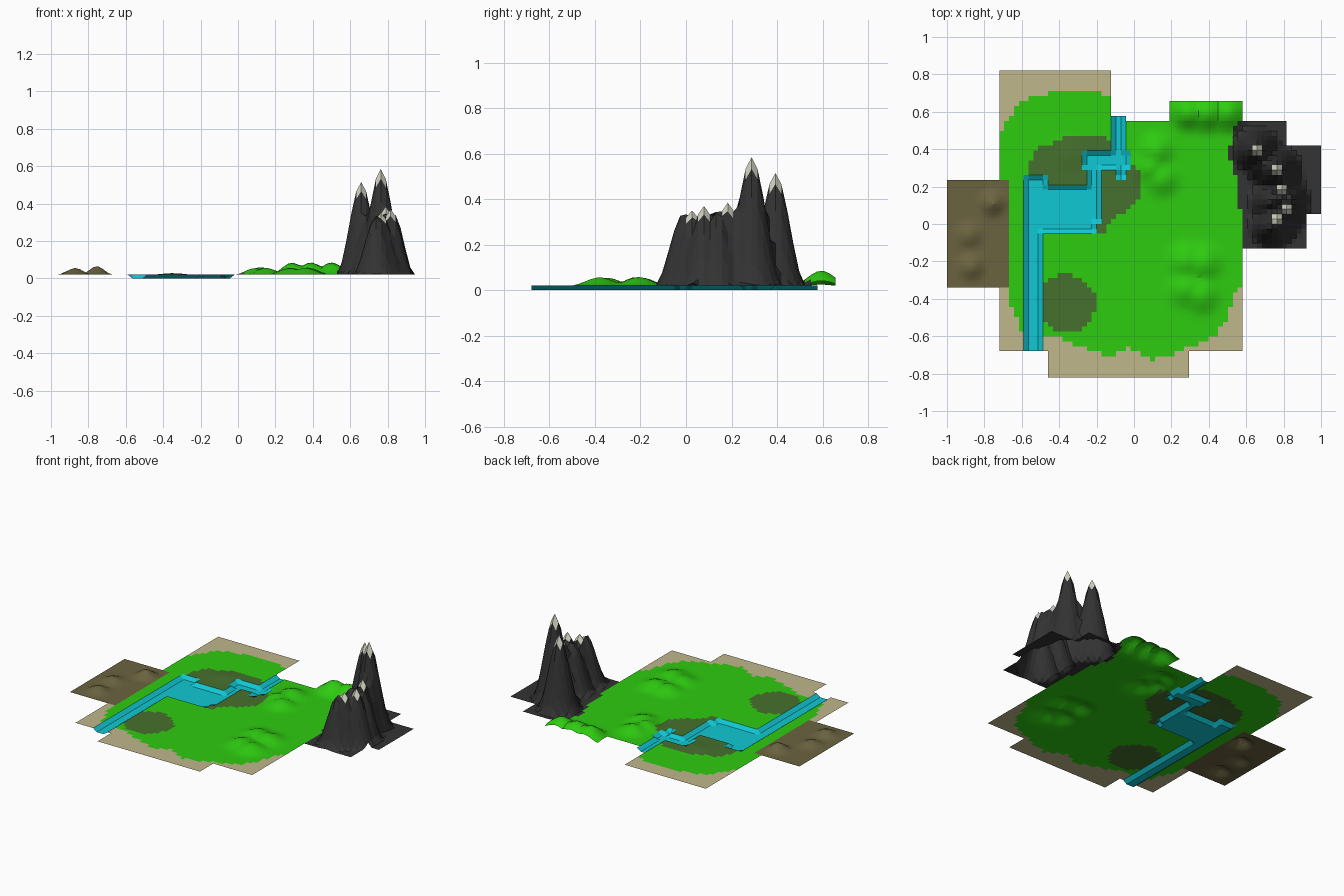
import bpy, bmesh, math

if "Cube" in bpy.data.objects:
    bpy.data.objects.remove(bpy.data.objects["Cube"])

# ---------- materials ----------
def lin(c):
    return c / 12.92 if c <= 0.04045 else ((c + 0.055) / 1.055) ** 2.4

def material(name, hexcol):
    m = bpy.data.materials.new(name)
    rgb = [lin(int(hexcol[i:i + 2], 16) / 255) for i in (0, 2, 4)]
    m.diffuse_color = (*rgb, 1)
    m.use_nodes = True
    m.node_tree.nodes["Principled BSDF"].inputs["Base Color"].default_value = m.diffuse_color
    return m

MATS = {
    "sand": material("sand tan", "C0B78C"),
    "grass": material("grass green", "2ECC10"),
    "moss": material("moss dark green", "46702D"),
    "water": material("water cyan", "10C8D4"),
    "earth": material("earth brown", "6B6340"),
    "rock": material("rock dark grey", "333334"),
    "snow": material("snow off white", "D2D1C2"),
}

# ---------- grid lines that snap to the map edges ----------
def lines(stops, counts):
    out = [stops[0]]
    for a, b, n in zip(stops, stops[1:], counts):
        out += [a + (b - a) * k / n for k in range(1, n + 1)]
    return out

XS = lines([-1, -0.72, 0.58, 1.0], [11, 50, 16])
YS = lines([-0.82, -0.68, 0.55, 0.82], [5, 47, 10])
BASE = 0.02

def snap(v, grid):
    return min(grid, key=lambda g: abs(g - v))

# ---------- map regions ----------
def in_rects(x, y, rects):
    return any(a < x < c and b < y < d for a, b, c, d in rects)

def in_poly(x, y, pts):
    inside = False
    for (x1, y1), (x2, y2) in zip(pts, pts[1:] + pts[:1]):
        if (y1 > y) != (y2 > y) and x < (x2 - x1) * (y - y1) / (y2 - y1) + x1:
            inside = not inside
    return inside

LAND = [(-.72, -.68, .58, .55), (-.72, .55, -.11, .82), (-.45, -.82, .30, -.68)]
BACK_HILLS = [(.19, .54, .58, .66)]
EARTH = [(-1, -.34, -.68, .23)]
WATER = [(-.58, -.68, -.49, .25), (-.56, -.04, -.20, .20), (-.57, .15, -.46, .25),
         (-.25, .0, -.18, .38), (-.28, .29, -.03, .38), (-.10, .24, -.045, .38),
         (-.115, .30, -.035, .58)]
MOUNTAIN = [(.58, -.14), (.91, -.14), (.91, .05), (1.0, .05), (1.0, .41), (.82, .41),
            (.82, .55), (.57, .54), (.53, .51), (.51, .40), (.52, .27), (.565, .25), (.565, .1)]
GRASS = [(-.73, .47), (-.60, .66), (-.38, .725), (-.22, .725), (-.10, .66), (-.10, .56),
         (.6, .56), (.6, -.32), (.54, -.36), (.50, -.50), (.43, -.60), (.25, -.68), (.10, -.725),
         (-.04, -.66), (-.12, -.705), (-.22, -.68), (-.40, -.61), (-.60, -.58), (-.66, -.42),
         (-.69, -.3), (-.69, .23), (-.73, .25)]
MOSS = [(-.58, .20), (-.57, .33), (-.50, .41), (-.38, .46), (-.14, .47), (-.13, .40), (-.02, .35),
        (.04, .25), (.04, .15), (-.02, .08), (-.12, .02), (-.16, -.05), (-.3, .0)]

# ---------- bumps: x, y, height, radius ----------
SNOWY = [(.65, .40, .495, .135), (.77, .30, .565, .14), (.785, .19, .365, .13),
         (.81, .08, .35, .13), (.755, .02, .33, .14)]
SNOWY = [(snap(x, XS), snap(y, YS), h, r) for x, y, h, r in SNOWY]
BUMPS = SNOWY + [
    # rocky shoulders
    (.74, -.01, .32, .13), (.74, .12, .32, .13), (.835, .14, .33, .11),
    (.79, .24, .36, .12), (.70, .32, .33, .12), (.78, .13, .33, .12),
    # earth mounds
    (-.755, .11, .046, .085), (-.88, -.06, .03, .09), (-.87, -.23, .036, .09),
    # meadow mounds
    (.12, .39, .04, .12), (.09, .30, .036, .11), (.15, .24, .036, .12),
    (.28, -.20, .037, .13), (.37, -.21, .038, .13), (.28, -.35, .036, .13), (.36, -.38, .037, .13),
    # back hills
    (.29, .595, .065, .12), (.39, .595, .066, .13), (.50, .595, .066, .13),
    # low rise by the pond
    (-.35, .37, .008, .12)]

def height(x, y):
    z = 0
    for bx, by, h, r in BUMPS:
        t = 1 - math.hypot(x - bx, y - by) / r
        if t > 0:
            z = max(z, h * t * t * (3 - 2 * t))
    return BASE + z

def classify(x, y):
    """Part name and colour of the cell centred on x, y."""
    if in_rects(x, y, WATER):
        return "river_and_pond", "water"
    if in_poly(x, y, MOUNTAIN):
        near = any(math.hypot(x - p[0], y - p[1]) < .027 for p in SNOWY)
        return "mountain", "snow" if near else "rock"
    if in_rects(x, y, EARTH):
        return "earth_mounds", "earth"
    if in_rects(x, y, BACK_HILLS):
        return "back_hills", "grass"
    if not in_rects(x, y, LAND):
        return None
    if in_poly(x, y, MOSS) or math.hypot(x + .36, y + .425) < .155:
        return "meadow", "moss"
    return ("meadow", "grass") if in_poly(x, y, GRASS) else ("shore", "sand")

# ---------- classify every cell ----------
cells = {}
for i in range(len(XS) - 1):
    for j in range(len(YS) - 1):
        kind = classify((XS[i] + XS[i + 1]) / 2, (YS[j] + YS[j + 1]) / 2)
        if kind:
            cells[i, j] = kind

def vertex(i, j):
    """Terrain point; points with only water around them sink to the river bed."""
    around = [cells.get((i - a, j - b)) for a in (0, 1) for b in (0, 1)]
    wet = all(c is None or c[1] == "water" for c in around)
    return XS[i], YS[j], 0 if wet and any(around) and sum(c is not None for c in around) > 1 else height(XS[i], YS[j])

# ---------- build one sheet object per part ----------
def build(part, smooth):
    bm = bmesh.new()
    verts, used = {}, []
    for (i, j), (name, col) in cells.items():
        if name != part:
            continue
        quad = []
        for key in ((i, j), (i + 1, j), (i + 1, j + 1), (i, j + 1)):
            if key not in verts:
                verts[key] = bm.verts.new(vertex(*key))
            quad.append(verts[key])
        f = bm.faces.new(quad)
        if col not in used:
            used.append(col)
        f.material_index = used.index(col)
    me = bpy.data.meshes.new(part)
    bm.to_mesh(me)
    bm.free()
    for col in used:
        me.materials.append(MATS[col])
    ob = bpy.data.objects.new(part, me)
    bpy.context.collection.objects.link(ob)
    if smooth:
        bpy.ops.object.select_all(action='DESELECT')
        bpy.context.view_layer.objects.active = ob
        ob.select_set(True)
        bpy.ops.object.shade_smooth_by_angle(angle=math.radians(30))

for part, smooth in (("shore", False), ("meadow", True), ("river_and_pond", False),
                     ("earth_mounds", True), ("back_hills", True), ("mountain", False)):
    build(part, smooth)
